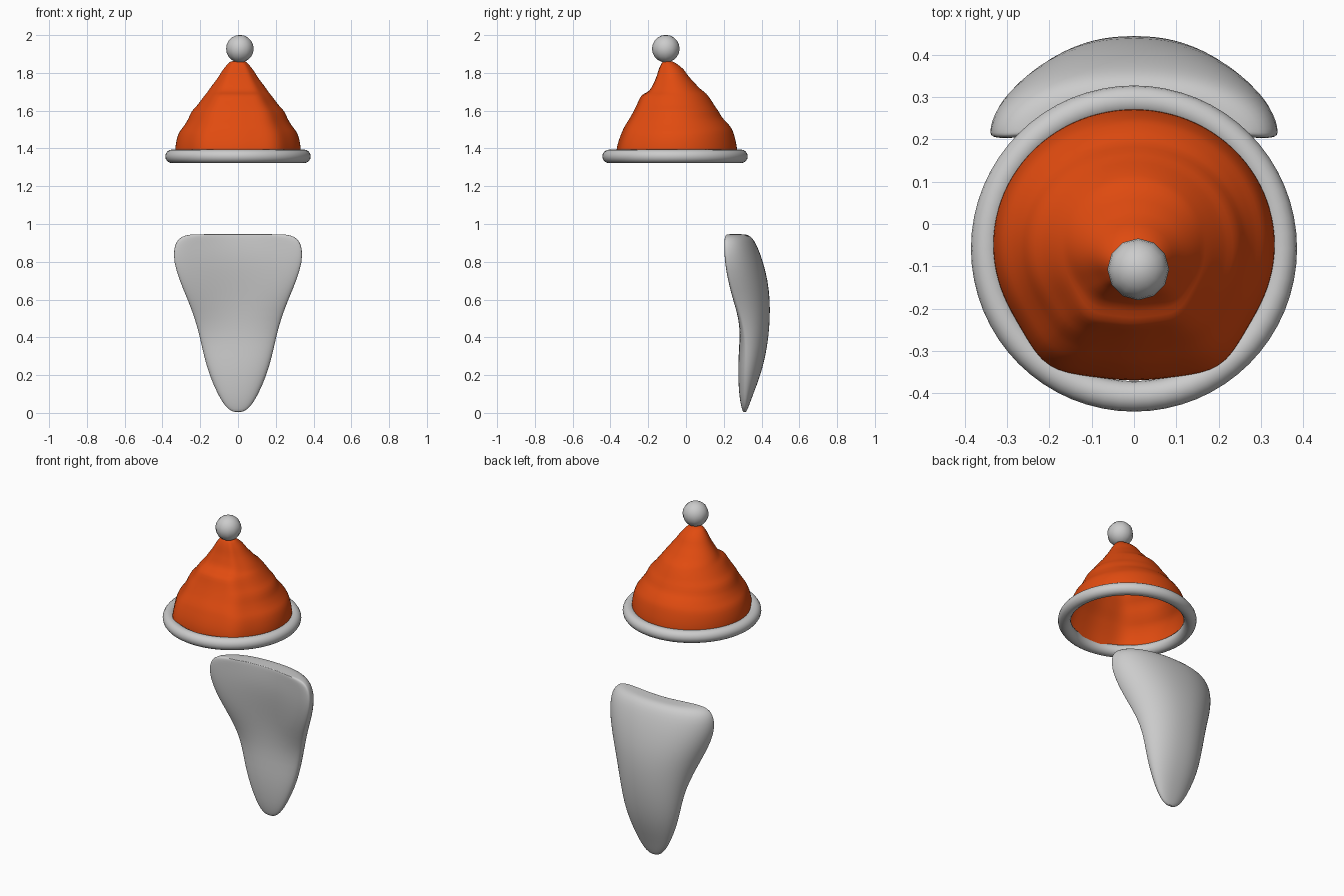
import bpy, bmesh
from math import sin, cos, pi, exp, degrees, copysign

def finish(obj, angle=0.9):
    bpy.ops.object.select_all(action='DESELECT')
    obj.select_set(True)
    bpy.context.view_layer.objects.active = obj
    bpy.ops.object.shade_smooth_by_angle(angle=angle)

def loft(name, rings, cap_ends, subsurf):
    bm = bmesh.new()
    loops = [[bm.verts.new(p) for p in ring] for ring in rings]
    n = len(loops[0])
    for a, b in zip(loops, loops[1:]):
        for i in range(n):
            j = (i + 1) % n
            bm.faces.new((a[i], a[j], b[j], b[i]))
    if cap_ends[0]:
        bm.faces.new(loops[0][::-1])
    if cap_ends[1]:
        bm.faces.new(loops[-1])
    bmesh.ops.recalc_face_normals(bm, faces=bm.faces)
    me = bpy.data.meshes.new(name)
    bm.to_mesh(me)
    bm.free()
    obj = bpy.data.objects.new(name, me)
    bpy.context.collection.objects.link(obj)
    finish(obj)
    if subsurf:
        mod = obj.modifiers.new("smooth", 'SUBSURF')
        mod.levels = mod.render_levels = subsurf
    return obj

# Beard: stacked crescent sections (z, half width, front y, edge y, back y, front hollow)
beard_levels = [
    (0.003, 0.022, 0.303, 0.310, 0.318, 0),
    (0.02, 0.052, 0.296, 0.311, 0.326, 0),
    (0.05, 0.078, 0.289, 0.314, 0.338, 0),
    (0.10, 0.108, 0.281, 0.317, 0.356, 0),
    (0.20, 0.152, 0.275, 0.322, 0.395, 0),
    (0.30, 0.181, 0.278, 0.325, 0.421, 0),
    (0.40, 0.202, 0.285, 0.320, 0.437, 0),
    (0.50, 0.229, 0.265, 0.300, 0.445, 0.015),
    (0.60, 0.267, 0.228, 0.265, 0.445, 0.04),
    (0.70, 0.311, 0.202, 0.235, 0.434, 0.05),
    (0.80, 0.342, 0.188, 0.215, 0.409, 0.05),
    (0.87, 0.341, 0.186, 0.212, 0.383, 0.05),
    (0.91, 0.326, 0.187, 0.212, 0.363, 0.05),
    (0.935, 0.298, 0.193, 0.213, 0.343, 0.045),
    (0.945, 0.255, 0.205, 0.220, 0.318, 0.035),
    (0.946, 0.20, 0.222, 0.232, 0.295, 0.02),
]

def beard_ring(z, w, yf, ye, yb, hollow, n=36):
    pts = []
    for i in range(n):
        t = 2 * pi * i / n
        c, s = cos(t), sin(t)
        x = w * copysign(abs(c) ** 0.9, c)
        if s >= 0:
            y = ye + (yb - ye) * s ** 1.05
        else:
            y = ye - (ye - yf) * (-s) ** 0.8 + hollow * (1 - (x / w) ** 2) ** 1.5
        pts.append((x, y, z))
    return pts

loft("beard", [beard_ring(*l) for l in beard_levels], (True, True), 1)

# Hat cone: wrinkled sections (z, half width, front y, back y)
hat_levels = [
    (1.365, 0.333, -0.370, 0.272), (1.40, 0.334, -0.369, 0.272),
    (1.45, 0.326, -0.355, 0.262), (1.49, 0.312, -0.338, 0.250),
    (1.51, 0.292, -0.330, 0.240), (1.545, 0.270, -0.308, 0.212),
    (1.56, 0.262, -0.298, 0.192), (1.60, 0.246, -0.276, 0.172),
    (1.62, 0.222, -0.266, 0.155), (1.65, 0.200, -0.252, 0.138),
    (1.685, 0.174, -0.238, 0.113), (1.695, 0.164, -0.205, 0.103),
    (1.72, 0.148, -0.182, 0.068), (1.75, 0.125, -0.170, 0.045),
    (1.78, 0.102, -0.155, 0.012), (1.82, 0.079, -0.145, -0.010),
    (1.845, 0.056, -0.133, -0.045), (1.865, 0.040, -0.122, -0.072),
]

def hat_ring(z, w, yf, yb, n=48):
    yc, d = (yf + yb) / 2, (yb - yf) / 2
    pts = []
    for i in range(n):
        t = 2 * pi * i / n
        k = 1.0
        if sin(t) < 0:  # squared-off front corners
            a = degrees(abs(pi / 2 - abs(t - 1.5 * pi)))
            k += 0.085 * exp(-((a - 56) / 13) ** 2)
        pts.append((k * w * cos(t), yc + k * d * sin(t), z))
    return pts

hat = loft("hat_cone", [hat_ring(*l) for l in hat_levels], (False, True), 1)
orange = bpy.data.materials.new("orange")
orange.diffuse_color = (0.75, 0.07, 0.005, 1)
hat.data.materials.append(orange)

# Brim roll
bpy.ops.mesh.primitive_torus_add(major_segments=64, minor_segments=16, major_radius=0.349,
                                 minor_radius=0.036, location=(0, -0.058, 1.358))
bpy.context.object.name = "hat_brim"
finish(bpy.context.object)

# Bobble
bpy.ops.mesh.primitive_uv_sphere_add(segments=12, ring_count=10, radius=0.073,
                                     location=(0.01, -0.107, 1.928))
bpy.context.object.name = "hat_bobble"
finish(bpy.context.object)
